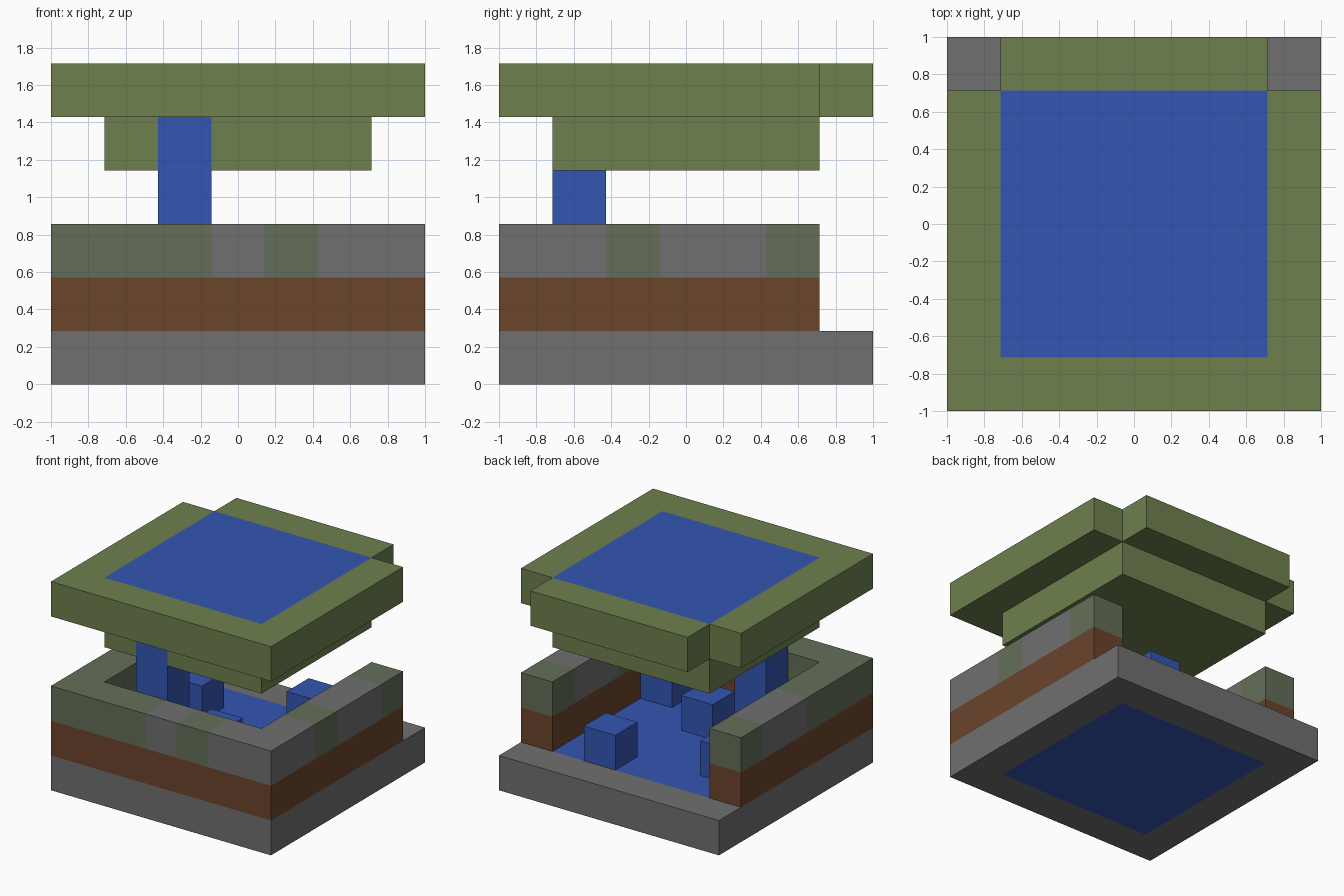
import bpy
import bmesh
from mathutils import Vector

cube = bpy.data.objects.get("Cube")
if cube:
    bpy.data.objects.remove(cube, do_unlink=True)

N = 7            # cells along each side
U = 2 / N        # cell size


def material(name, r, g, b):
    m = bpy.data.materials.new(name)
    m.use_nodes = True
    m.diffuse_color = (r, g, b, 1)
    m.node_tree.nodes["Principled BSDF"].inputs["Base Color"].default_value = (r, g, b, 1)
    return m


stone = material("grey stone", 0.162, 0.162, 0.162)
mossy = material("mossy stone", 0.127, 0.156, 0.098)
earth = material("brown earth", 0.147, 0.058, 0.024)
leaf = material("olive green", 0.156, 0.216, 0.076)
water = material("water blue", 0.034, 0.093, 0.445)


def area(x0, x1, y0, y1, z):
    """Cells of one layer, end indices included."""
    return {(x, y, z) for x in range(x0, x1 + 1) for y in range(y0, y1 + 1)}


def build(name, cells, mats, pick=lambda c: 0):
    """Join unit cells into one closed shell, merging flat faces of equal colour."""
    bm = bmesh.new()
    for c in sorted(cells):
        centre = Vector(c) + Vector((0.5, 0.5, 0.5))
        for axis in range(3):
            for sign in (-1, 1):
                n = Vector((0, 0, 0))
                n[axis] = sign
                if tuple(int(a + b) for a, b in zip(c, n)) in cells:
                    continue
                u = Vector((0, 0, 0))
                u[(axis + 1) % 3] = 0.5
                v = n.cross(u)
                mid = centre + n * 0.5
                corners = (mid - u - v, mid + u - v, mid + u + v, mid - u + v)
                face = bm.faces.new([bm.verts.new(((p.x - N / 2) * U, (p.y - N / 2) * U, p.z * U))
                                     for p in corners])
                face.material_index = pick(c)
    bmesh.ops.remove_doubles(bm, verts=bm.verts, dist=0.001)
    bmesh.ops.dissolve_limit(bm, angle_limit=0.01, verts=bm.verts, edges=bm.edges,
                             delimit={'MATERIAL'})
    mesh = bpy.data.meshes.new(name)
    bm.to_mesh(mesh)
    bm.free()
    for m in mats:
        mesh.materials.append(m)
    bpy.context.collection.objects.link(bpy.data.objects.new(name, mesh))


# Stone base with a pool set into it
build("base_rim", area(0, 6, 0, 6, 0) - area(1, 5, 1, 5, 0), [stone])
build("pool_floor", area(1, 5, 1, 5, 0), [water])


# Three-sided wall, open at the back
def wall(z):
    return area(0, 6, 0, 5, z) - area(1, 5, 1, 5, z)


moss_spots = area(0, 2, 0, 0, 2) | area(0, 0, 1, 2, 2) | {(4, 0, 2), (6, 2, 2), (6, 5, 2), (0, 5, 2)}
build("lower_wall", wall(1), [earth])
build("upper_wall", wall(2), [stone, mossy], lambda c: int(c in moss_spots))

# Loose blocks standing in the pool
for i, (x, y) in enumerate([(4, 5), (3, 2), (1, 4), (5, 1)]):
    build(f"pool_block_{i + 1}", {(x, y, 1)}, [water])

# Column of water reaching up into the canopy
column = {(2, 1, z) for z in range(1, 5)}
build("water_column", column, [water])

# Canopy: underside, rim without its back corners, and top pool
build("canopy_underside", area(1, 5, 1, 5, 4) - column, [leaf])
build("canopy_rim", area(0, 6, 0, 6, 5) - area(1, 5, 1, 5, 5) - {(0, 6, 5), (6, 6, 5)}, [leaf])
build("canopy_pool", area(1, 5, 1, 5, 5), [water])
